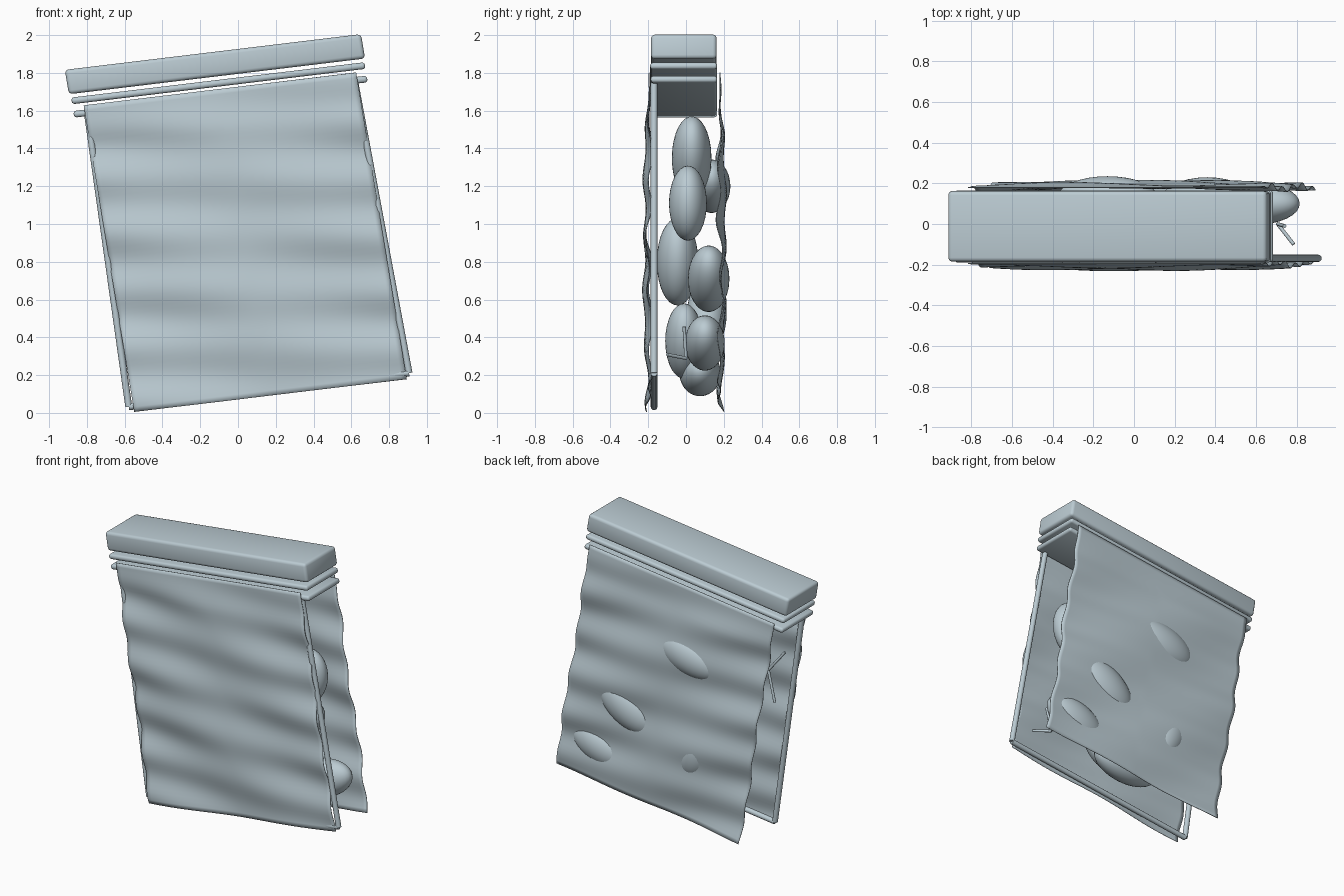
import bpy, bmesh, math
from mathutils import Matrix, Vector

if "Cube" in bpy.data.objects:
    bpy.data.objects.remove(bpy.data.objects["Cube"])

# leaning frame of the whole pouch: a runs along the width, b up the height
LEAN = Matrix(((1, 0, -0.165, 0), (0, 1, 0, 0), (0.1205, 0, 1, 0), (0, 0, 0, 1)))

film = bpy.data.materials.new("pale blue grey")
film.diffuse_color = (0.50, 0.60, 0.65, 1)
film.use_nodes = True
film.node_tree.nodes["Principled BSDF"].inputs["Base Color"].default_value = film.diffuse_color


def finish(bm, name, lean=True, smooth=True):
    if lean:
        bm.transform(LEAN)
    me = bpy.data.meshes.new(name)
    bm.to_mesh(me)
    bm.free()
    me.materials.append(film)
    ob = bpy.data.objects.new(name, me)
    bpy.context.collection.objects.link(ob)
    if smooth:
        bpy.ops.object.select_all(action='DESELECT')
        ob.select_set(True)
        bpy.context.view_layer.objects.active = ob
        bpy.ops.object.shade_smooth_by_angle(angle=math.radians(35))
    return ob


def box(name, a0, a1, y0, y1, b0, b1, bevel, segs=3):
    bm = bmesh.new()
    bmesh.ops.create_cube(bm, size=1)
    bm.transform(Matrix.Translation(((a0 + a1) / 2, (y0 + y1) / 2, (b0 + b1) / 2))
                 @ Matrix.Diagonal((a1 - a0, y1 - y0, b1 - b0, 1)))
    bmesh.ops.bevel(bm, geom=bm.edges[:], offset=bevel, segments=segs,
                    profile=0.5, affect='EDGES')
    return finish(bm, name)


def rod(name, p, q, r):
    p, q = Vector(p), Vector(q)
    bm = bmesh.new()
    bmesh.ops.create_cone(bm, cap_ends=True, segments=12, radius1=r, radius2=r,
                          depth=(q - p).length)
    rot = (q - p).to_track_quat('Z', 'Y').to_matrix().to_4x4()
    bm.transform(Matrix.Translation((p + q) / 2) @ rot)
    return finish(bm, name)


def sheet(name, y, side, phase):
    # wavy film panel, bulging outwards in the middle
    bm = bmesh.new()
    bmesh.ops.create_grid(bm, x_segments=50, y_segments=60, size=0.5)
    for v in bm.verts:
        u, t = v.co.x + 0.5, v.co.y + 0.5
        bulge = 0.022 * math.sin(math.pi * u) * math.sin(math.pi * t)
        edge = 0.4 + 0.6 * abs(2 * u - 1)
        wave = 0.013 * edge * math.sin(t * 34 + u * 4 + phase)
        wave += 0.010 * math.sin(t * 11 + u * 9 + phase)
        fade = min(1, (1 - t) * 8)
        v.co = (-0.538 + 1.443 * u, y + side * (bulge + wave * fade), 0.07 + 1.623 * t)
    ob = finish(bm, name)
    mod = ob.modifiers.new("thickness", 'SOLIDIFY')
    mod.thickness = 0.004
    return ob


# top closure and zip ridges
box("top_bar", -0.605, 0.963, -0.185, 0.162, 1.76, 1.889, 0.02)
box("upper_zip_ridge", -0.597, 0.957, -0.19, 0.165, 1.706, 1.741, 0.015)
box("lower_zip_ridge", -0.597, 0.957, -0.187, 0.165, 1.635, 1.67, 0.015)

# film panels
sheet("front_film", -0.197, -1, 0.6)
sheet("back_film", 0.178, 1, 2.0)

# seam tubes behind the front film
Y = -0.169
rod("left_seam", (-0.562, Y, 0.10), (-0.525, Y, 1.65), 0.018)
rod("right_seam", (0.922, Y, 0.10), (0.89, Y, 1.65), 0.018)
rod("bottom_seam", (-0.562, Y, 0.10), (0.922, Y, 0.10), 0.018)

# oval contents: x, y, z, semi-axes (long, depth, short), turn in degrees
ovals = [
    (0.10, 0.03, 1.35, 0.25, 0.105, 0.17, 50),
    (-0.13, 0.135, 1.20, 0.25, 0.10, 0.13, 15),
    (0.53, 0.01, 1.11, 0.20, 0.10, 0.15, 80),
    (-0.30, -0.045, 0.80, 0.24, 0.11, 0.16, 70),
    (0.36, 0.12, 0.71, 0.25, 0.11, 0.14, 31),
    (0.25, -0.01, 0.38, 0.22, 0.10, 0.15, 55),
    (0.59, 0.10, 0.37, 0.235, 0.105, 0.13, 20),
    (-0.18, 0.11, 0.52, 0.21, 0.105, 0.13, -61),
    (0.14, 0.075, 0.21, 0.25, 0.11, 0.12, 5),
]
for i, (x, y, z, l, d, s, ang) in enumerate(ovals):
    bm = bmesh.new()
    bmesh.ops.create_uvsphere(bm, u_segments=32, v_segments=20, radius=1)
    bm.transform(Matrix.Translation((x, y, z))
                 @ Matrix.Rotation(math.radians(-ang), 4, 'Y')
                 @ Matrix.Diagonal((l, d, s, 1)))
    finish(bm, f"oval_piece_{i + 1}", lean=False)

# thin forked sprigs at both sides
sprigs = [
    ((-0.44, 0.0, 1.24), (-0.53, -0.02, 1.40), (-0.53, 0.01, 1.04)),
    ((0.74, 0.0, 0.20), (0.80, -0.01, 0.36), (0.82, -0.10, 0.21)),
]
for i, (apex, p, q) in enumerate(sprigs):
    rod(f"sprig_{i + 1}_upper", apex, p, 0.009)
    rod(f"sprig_{i + 1}_lower", apex, q, 0.009)
